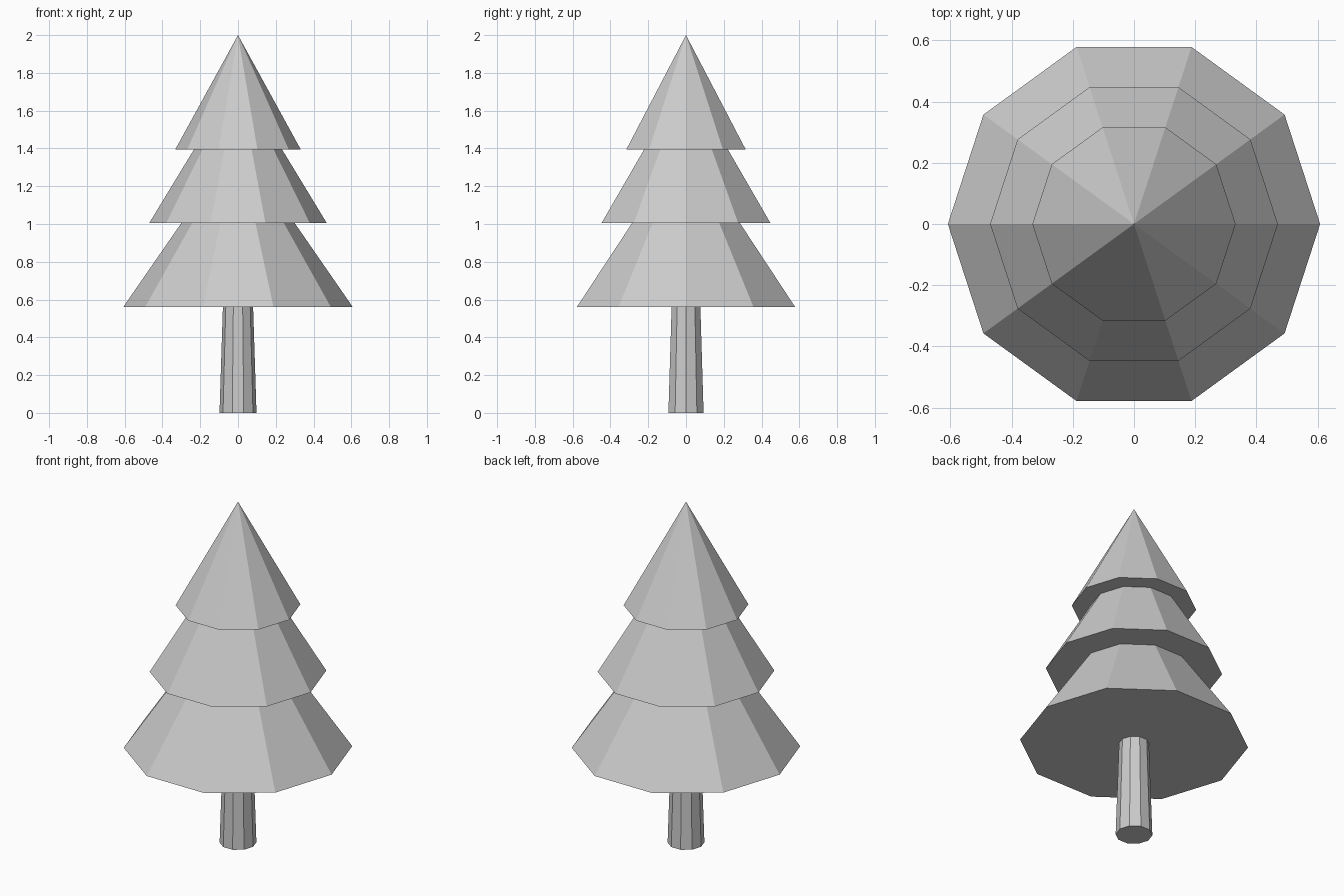
import bpy
import bmesh
from math import cos, sin, tau

SIDES = 10

if "Cube" in bpy.data.objects:
    bpy.data.objects.remove(bpy.data.objects["Cube"], do_unlink=True)

# One plain grey for the whole tree
grey = bpy.data.materials.new("light_grey")
grey.use_nodes = True
colour = (0.6, 0.6, 0.6, 1)
grey.diffuse_color = colour
grey.node_tree.nodes["Principled BSDF"].inputs["Base Color"].default_value = colour


def tapered_part(name, r_low, z_low, r_high, z_high):
    """Closed, flat-shaded ten-sided frustum, or a cone when r_high is 0."""
    bm = bmesh.new()

    def ring(r, z):
        return [bm.verts.new((r * cos(tau * i / SIDES), r * sin(tau * i / SIDES), z))
                for i in range(SIDES)]

    low = ring(r_low, z_low)
    bm.faces.new(low[::-1])
    if r_high > 0:
        high = ring(r_high, z_high)
        bm.faces.new(high)
    else:
        tip = bm.verts.new((0, 0, z_high))
    for i in range(SIDES):
        j = (i + 1) % SIDES
        upper = [high[j], high[i]] if r_high > 0 else [tip]
        bm.faces.new([low[i], low[j]] + upper)
    mesh = bpy.data.meshes.new(name)
    bm.to_mesh(mesh)
    bm.free()
    mesh.materials.append(grey)
    obj = bpy.data.objects.new(name, mesh)
    bpy.context.collection.objects.link(obj)
    return obj


# Trunk, then the three tiers of foliage; each tier ends at the base of the next
tapered_part("trunk", 0.098, 0, 0.08, 0.56)
tapered_part("lower_foliage", 0.608, 0.56, 0.3, 1.005)
tapered_part("middle_foliage", 0.47, 1.005, 0.233, 1.395)
tapered_part("upper_foliage", 0.332, 1.395, 0, 2)
